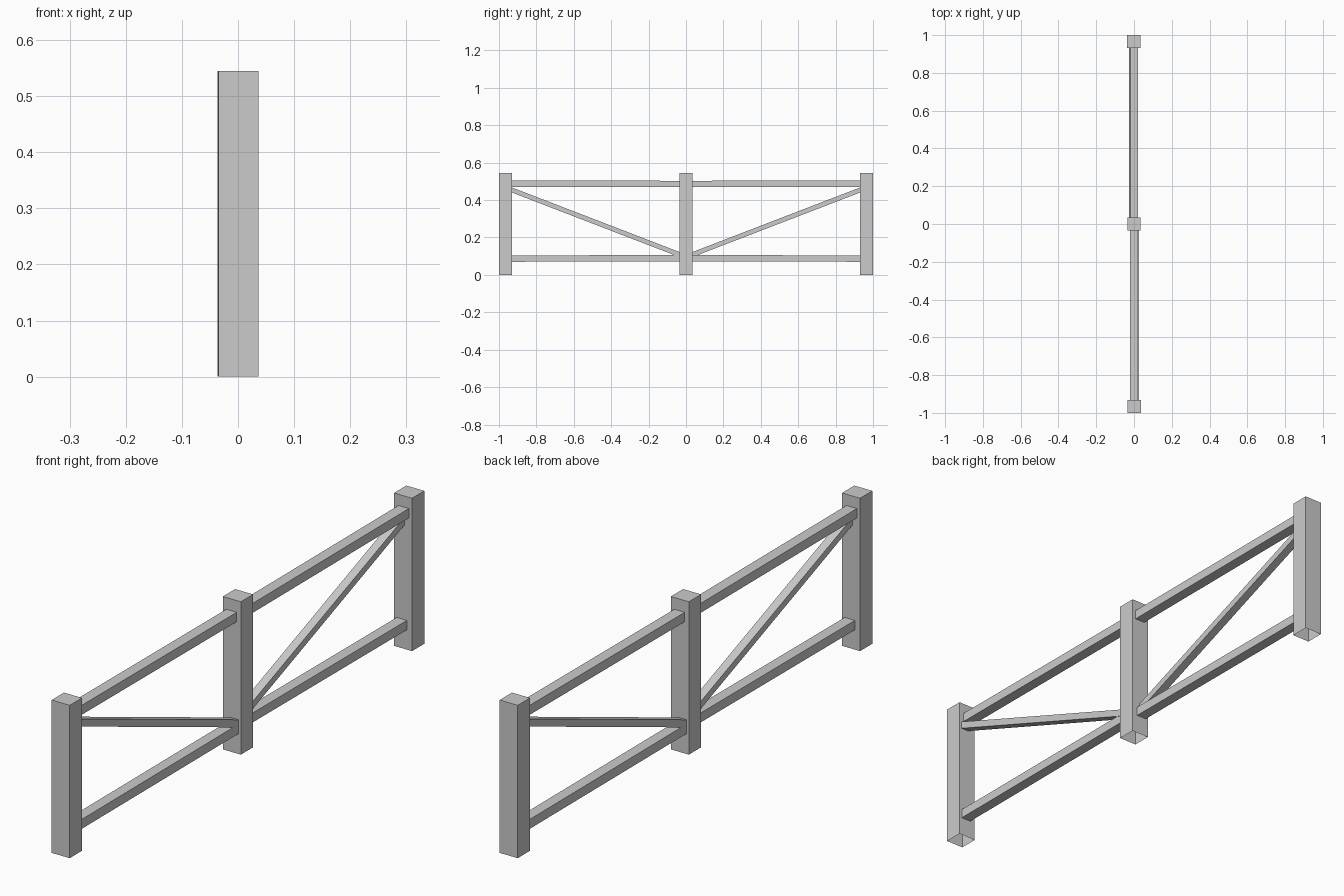
import bpy, bmesh
from mathutils import Matrix

if "Cube" in bpy.data.objects:
    bpy.data.objects.remove(bpy.data.objects["Cube"])

POST_H = 0.545
FACE_IN, FACE_OUT = 0.033, 0.934   # rails run between these y positions


def loft(name, lower, upper, caps=(False, False), turn=False):
    """Four-sided tube between two rings, optionally turned half round z."""
    bm = bmesh.new()
    a = [bm.verts.new(p) for p in lower]
    b = [bm.verts.new(p) for p in upper]
    for i in range(4):
        j = (i + 1) % 4
        bm.faces.new((a[i], a[j], b[j], b[i]))
    if caps[0]:
        bm.faces.new(a[::-1])
    if caps[1]:
        bm.faces.new(b)
    if turn:
        bm.transform(Matrix.Rotation(3.14159265, 4, 'Z'))
    mesh = bpy.data.meshes.new(name)
    bm.to_mesh(mesh)
    bm.free()
    obj = bpy.data.objects.new(name, mesh)
    bpy.context.collection.objects.link(obj)


def post(name, x, y, turn=False):
    w, d = 0.0355, 0.0345
    ring = [(x - w, y - d), (x + w, y - d), (x + w, y + d), (x - w, y + d)]
    loft(name, [(*p, 0) for p in ring], [(*p, POST_H) for p in ring],
         (False, True), turn)


def beam(name, x0, x1, z_in, z_out, h, turn):
    """Beam along +y; z_in / z_out are its centre heights at both ends."""
    def ring(y, z):
        return [(x1, y, z - h), (x0, y, z - h), (x0, y, z + h), (x1, y, z + h)]
    loft(name, ring(FACE_IN, z_in), ring(FACE_OUT, z_out), turn=turn)


# Middle post, open underneath
post("middle_post", 0, 0)

# Each half of the fence is the other turned half round
for side, turn in (("back", False), ("front", True)):
    post(side + "_end_post", -0.001, 0.9655, turn)
    beam(side + "_top_rail", -0.019, 0.022, 0.486, 0.488, 0.017, turn)
    beam(side + "_bottom_rail", -0.026, 0.014, 0.089, 0.087, 0.017, turn)
    beam(side + "_diagonal_brace", -0.027, 0.004, 0.108, 0.455, 0.0135, turn)
